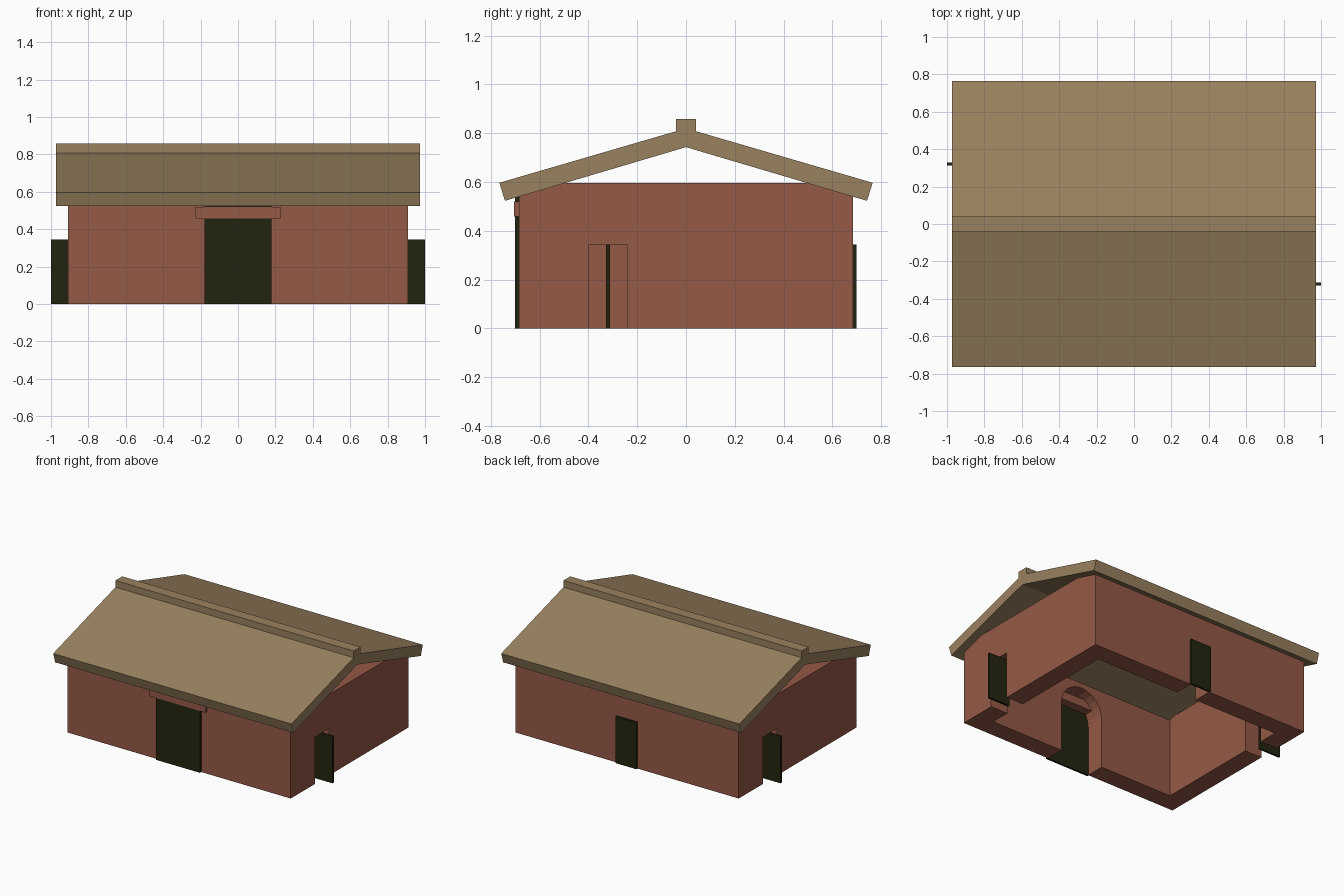
import bpy
import math

if "Cube" in bpy.data.objects:
    bpy.data.objects.remove(bpy.data.objects["Cube"], do_unlink=True)


def material(name, color):
    mat = bpy.data.materials.new(name)
    mat.use_nodes = True
    mat.diffuse_color = (*color, 1)
    mat.node_tree.nodes["Principled BSDF"].inputs["Base Color"].default_value = (*color, 1)
    return mat


brick = material("red brick", (0.30, 0.10, 0.062))
thatch = material("tan roof", (0.32, 0.22, 0.115))
dark_wood = material("dark door", (0.017, 0.017, 0.005))


def prism(name, profile, axis, start, end, mat):
    """Extrude a closed 2D profile along x (profile in y,z) or y (profile in x,z)."""
    n = len(profile)

    def place(p, t):
        return (t, p[0], p[1]) if axis == "x" else (p[0], t, p[1])

    verts = [place(p, t) for t in (start, end) for p in profile]
    faces = [tuple(range(n)), tuple(range(n, 2 * n))]
    faces += [(i, (i + 1) % n, n + (i + 1) % n, n + i) for i in range(n)]
    mesh = bpy.data.meshes.new(name)
    mesh.from_pydata(verts, [], faces)
    obj = bpy.data.objects.new(name, mesh)
    bpy.context.collection.objects.link(obj)
    mesh.materials.append(mat)
    # consistent outward normals
    bpy.context.view_layer.objects.active = obj
    obj.select_set(True)
    bpy.ops.object.mode_set(mode="EDIT")
    bpy.ops.mesh.select_all(action="SELECT")
    bpy.ops.mesh.normals_make_consistent(inside=False)
    bpy.ops.object.mode_set(mode="OBJECT")
    obj.select_set(False)
    return obj


def box(name, x0, x1, y0, y1, z0, z1, mat):
    return prism(name, [(y0, z0), (y1, z0), (y1, z1), (y0, z1)], "x", x0, x1, mat)


def cut(target, cutter):
    mod = target.modifiers.new("cut", "BOOLEAN")
    mod.operation = "DIFFERENCE"
    mod.solver = "EXACT"
    mod.object = cutter
    bpy.context.view_layer.objects.active = target
    bpy.ops.object.modifier_apply(modifier=mod.name)
    bpy.data.objects.remove(cutter, do_unlink=True)


WX, WY, WALL, TOP = 0.91, 0.685, 0.14, 0.597
DOOR_W, DOOR_H = 0.08, 0.345

# Hollow walls, open above and below
walls = box("walls", -WX, WX, -WY, WY, 0, TOP, brick)
cut(walls, box("room_cutter", -WX + WALL, WX - WALL, -WY + WALL, WY - WALL, -0.2, 1, brick))

# Arched front opening
radius, spring = 0.175, 0.37
arch = [(-radius, -0.1), (radius, -0.1)]
arch += [(radius * math.cos(math.pi * i / 12), spring + radius * math.sin(math.pi * i / 12))
         for i in range(13)]
cut(walls, prism("arch_cutter", arch, "y", -0.8, -0.45, brick))

# Back opening and one opening in each gable wall
cut(walls, box("back_cutter", -DOOR_W, DOOR_W, 0.45, 0.8, -0.1, DOOR_H, brick))
for side in (1, -1):
    x0, x1 = sorted((side * 0.7, side * 1.1))
    y = -0.32 * side
    cut(walls, box("side_cutter", x0, x1, y - DOOR_W, y + DOOR_W, -0.1, DOOR_H, brick))

# Doors: closed at front and back, swung out at the sides
box("front_door", -0.18, 0.18, -0.70, -0.684, 0, 0.55, dark_wood)
box("back_door", -0.085, 0.085, 0.682, 0.698, 0, DOOR_H, dark_wood)
for side, label in ((1, "left"), (-1, "right")):
    x0, x1 = sorted((side * 0.825, side * 1.0))
    y = -0.32 * side
    box(label + "_door", x0, x1, y - 0.008, y + 0.008, 0, DOOR_H, dark_wood)

# Lintel over the front door
box("lintel", -0.228, 0.228, -0.704, -0.62, 0.458, 0.52, brick)

# Pitched roof with square-cut eaves, and its ridge cap
half = [(0.765, 0.597), (0.742, 0.523)]
roof_profile = [(0, 0.82), *half, (0, 0.743)] + [(-y, z) for y, z in reversed(half)]
prism("roof", roof_profile, "x", -0.972, 0.972, thatch)
box("ridge_cap", -0.972, 0.972, -0.04, 0.04, 0.78, 0.858, thatch)
